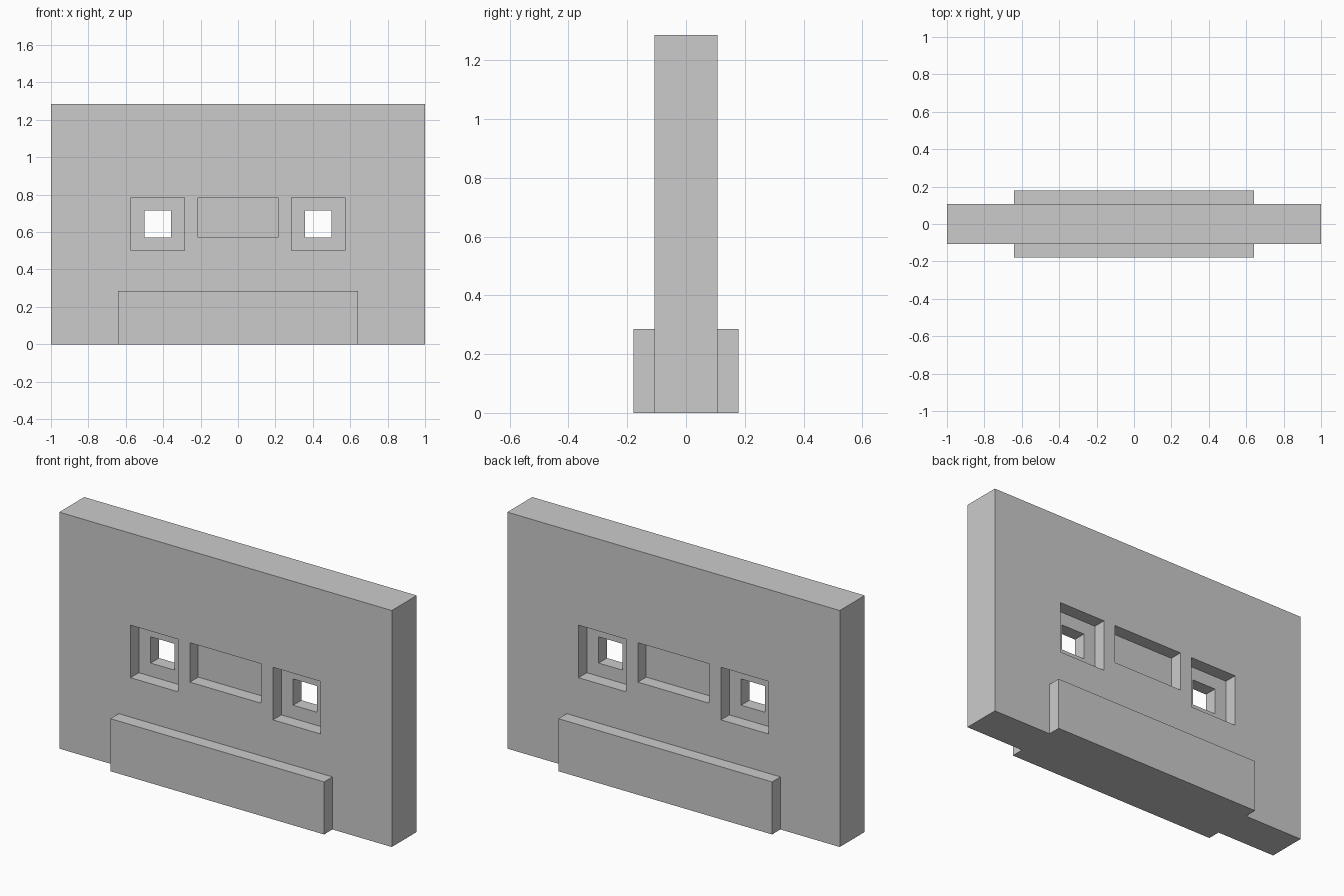
import bpy
import bmesh
from mathutils import Vector

if "Cube" in bpy.data.objects:
    bpy.data.objects.remove(bpy.data.objects["Cube"])

U = 1 / 14  # the model sits on a grid of 28 x 18 x 5 units


def box(name, lo, hi):
    """Box between two corners given in grid units."""
    lo, hi = Vector(lo) * U, Vector(hi) * U
    bm = bmesh.new()
    bmesh.ops.create_cube(bm, size=1)
    for v in bm.verts:
        v.co = (lo + hi) / 2 + v.co * (hi - lo)
    mesh = bpy.data.meshes.new(name)
    bm.to_mesh(mesh)
    bm.free()
    obj = bpy.data.objects.new(name, mesh)
    bpy.context.collection.objects.link(obj)
    return obj


def combine(target, tool, operation):
    """Apply a boolean to the target and discard the tool."""
    tool.hide_render = True
    mod = target.modifiers.new(tool.name, 'BOOLEAN')
    mod.operation = operation
    mod.solver = 'EXACT'
    mod.object = tool
    bpy.context.view_layer.objects.active = target
    bpy.ops.object.modifier_apply(modifier=mod.name)
    bpy.data.objects.remove(tool)


# Main slab with the thicker tape-head ledge along the bottom
shell = box("tape_shell", (-14, -1.5, 0), (14, 1.5, 18))
combine(shell, box("head_ledge", (-9, -2.5, 0), (9, 2.5, 4)), 'UNION')

# Recesses on front and back: two reel wells and the centre window
for y0, y1 in ((-3, -0.5), (0.5, 3)):
    for x0, x1, z0 in ((-8, -4, 7), (4, 8, 7), (-3, 3, 8)):
        combine(shell, box("recess_cutter", (x0, y0, z0), (x1, y1, 11)), 'DIFFERENCE')

# Square reel holes right through the thin web
for x in (-6, 6):
    combine(shell, box("reel_hole_cutter", (x - 1, -3, 8), (x + 1, 3, 10)), 'DIFFERENCE')
